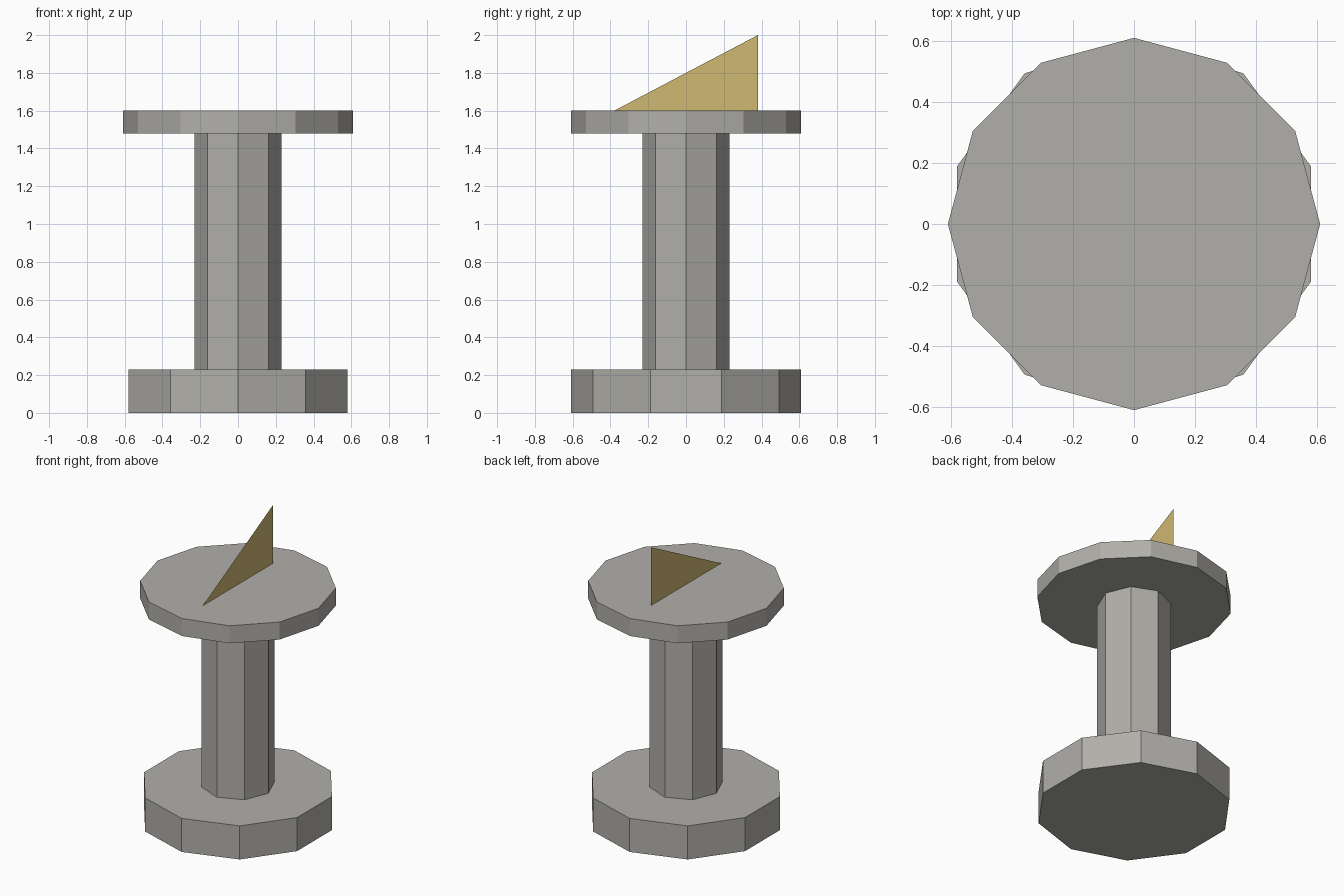
import bpy

cube = bpy.data.objects.get("Cube")
if cube:
    bpy.data.objects.remove(cube, do_unlink=True)


def make_material(name, color):
    mat = bpy.data.materials.new(name)
    mat.use_nodes = True
    mat.diffuse_color = color
    bsdf = mat.node_tree.nodes["Principled BSDF"]
    bsdf.inputs["Base Color"].default_value = color
    return mat


stone = make_material("grey stone", (0.44, 0.43, 0.40, 1))
brass = make_material("brass", (0.62, 0.48, 0.17, 1))


def prism(name, sides, radius, bottom, top):
    """Upright flat-sided prism with one corner pointing along +y."""
    bpy.ops.mesh.primitive_cylinder_add(
        vertices=sides, radius=radius, depth=top - bottom,
        location=(0, 0, (bottom + top) / 2))
    obj = bpy.context.object
    obj.name = name
    obj.data.materials.append(stone)


# Stone pedestal, stacked from the ground up
prism("base", 10, 0.61, 0, 0.23)
prism("column", 8, 0.23, 0.23, 1.48)
prism("dial_plate", 12, 0.61, 1.48, 1.6)

# Paper-thin triangular pointer standing on the dial plate
mesh = bpy.data.meshes.new("pointer")
mesh.from_pydata([(0, -0.38, 1.6), (0, 0.38, 1.6), (0, 0.38, 2)], [], [(0, 1, 2)])
mesh.materials.append(brass)
bpy.context.collection.objects.link(bpy.data.objects.new("pointer", mesh))
